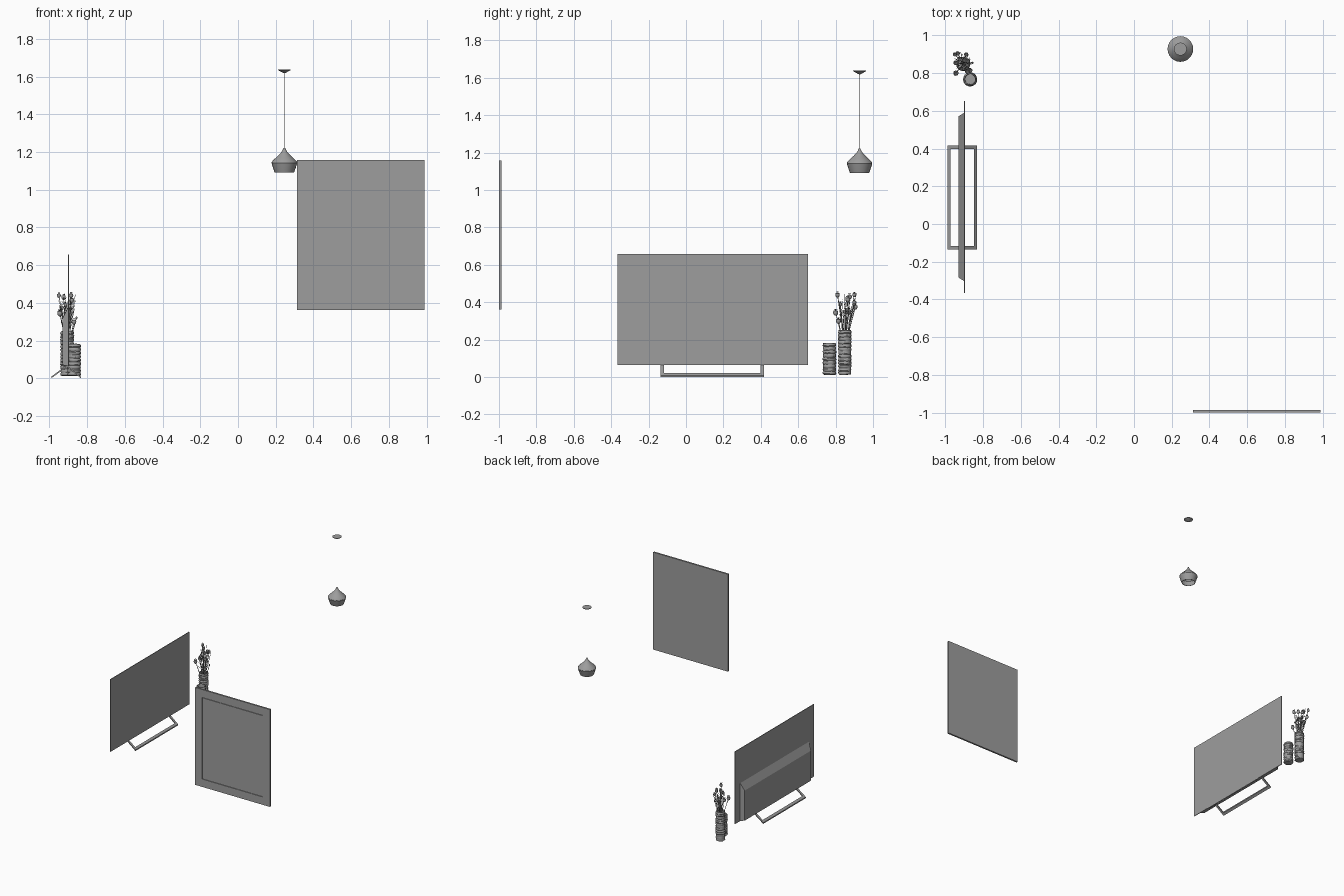
import bpy, bmesh, math, random
from mathutils import Vector

if "Cube" in bpy.data.objects:
    bpy.data.objects.remove(bpy.data.objects["Cube"])

random.seed(4)
GREY = bpy.data.materials.new("dark_grey")
GREY.diffuse_color = (0.34, 0.34, 0.34, 1)
GREY.use_nodes = True
GREY.node_tree.nodes["Principled BSDF"].inputs["Base Color"].default_value = GREY.diffuse_color


def finish(name, bm, smooth=None):
    bmesh.ops.recalc_face_normals(bm, faces=bm.faces)
    me = bpy.data.meshes.new(name)
    bm.to_mesh(me)
    bm.free()
    me.materials.append(GREY)
    ob = bpy.data.objects.new(name, me)
    bpy.context.collection.objects.link(ob)
    if smooth:
        bpy.ops.object.select_all(action='DESELECT')
        ob.select_set(True)
        bpy.context.view_layer.objects.active = ob
        bpy.ops.object.shade_smooth_by_angle(angle=math.radians(smooth))
    return ob


def add_box(bm, lo, hi):
    r = bmesh.ops.create_cube(bm, size=1)
    for v in r['verts']:
        v.co = Vector([(lo[i] + hi[i]) / 2 + v.co[i] * (hi[i] - lo[i]) for i in range(3)])
    return r['verts']


def lathe(name, profile, centre, sides, jitter=0.0, smooth=None, closed=False):
    """Revolve (radius, z) points; radius 0 collapses to a pole."""
    bm = bmesh.new()
    rings = []
    for r, z in profile:
        ring = []
        for i in range(sides if r > 0 else 1):
            a = 2 * math.pi * i / sides
            rr = r + random.uniform(-jitter, jitter) if r else 0
            zz = z + random.uniform(-jitter, jitter) * 0.8
            ring.append(bm.verts.new((centre[0] + rr * math.cos(a), centre[1] + rr * math.sin(a), zz)))
        rings.append(ring)
    pairs = list(zip(rings, rings[1:]))
    if closed:
        pairs.append((rings[-1], rings[0]))
    for a, b in pairs:
        for i in range(sides):
            q = [a[i % len(a)], a[(i + 1) % len(a)], b[(i + 1) % len(b)], b[i % len(b)]]
            bm.faces.new(list(dict.fromkeys(q)))
    return finish(name, bm, smooth)


def tubes(name, paths, radius):
    """Thin bevelled curve through each list of points."""
    cu = bpy.data.curves.new(name, 'CURVE')
    cu.dimensions = '3D'
    cu.bevel_depth = radius
    cu.bevel_resolution = 0
    cu.use_fill_caps = True
    cu.materials.append(GREY)
    for pts in paths:
        sp = cu.splines.new('POLY')
        sp.points.add(len(pts) - 1)
        for p, c in zip(sp.points, pts):
            p.co = (*c, 1)
    ob = bpy.data.objects.new(name, cu)
    bpy.context.collection.objects.link(ob)


# wall picture: slab with a fine groove around the picture panel
bm = bmesh.new()
add_box(bm, (0.312, -1.0, 0.361), (0.988, -0.986, 1.157))
bm.normal_update()
front = [f for f in bm.faces if f.normal.y < -0.9]
for width, depth in ((0.064, 0), (0.0005, -0.004), (0.002, 0), (0.0005, 0.004)):
    bmesh.ops.inset_region(bm, faces=front, thickness=width, depth=depth, use_even_offset=True)
finish("picture_frame", bm)

# television screen
bm = bmesh.new()
add_box(bm, (-0.902, -0.367, 0.065), (-0.897, 0.652, 0.657))
finish("tv_screen", bm)

# television back housing, tapered towards the rear
bm = bmesh.new()
for v in add_box(bm, (-0.931, -0.302, 0.066), (-0.902, 0.589, 0.375)):
    if v.co.x < -0.92:
        v.co.y += 0.018 if v.co.y < 0 else -0.018
        v.co.z += -0.06 if v.co.z > 0.2 else 0.004
finish("tv_back_housing", bm)

# television stand: two sloping flat U-frames meeting under the screen
bm = bmesh.new()
Y0, Y1, W = -0.135, 0.417, 0.018
for foot, apex in ((-0.99, -0.908), (-0.834, -0.908)):
    for u, y0, y1 in ((0.2, Y0, Y1), (1, Y0, Y0 + W), (1, Y1 - W, Y1)):
        for v in add_box(bm, (0, y0, 0), (u, y1, 0.009)):
            s = v.co.x
            v.co.x = foot + (apex - foot) * s
            v.co.z += 0.06 * s
finish("tv_stand", bm)


# ribbed stoneware vases
def vase(name, centre, r, z0, z1, ribs):
    prof = [(0, z0), (r * 0.85, z0)]
    step = (z1 - z0) / ribs
    for i in range(ribs):
        z = z0 + i * step
        prof += [(r * random.uniform(0.96, 1.03), z + step * 0.25),
                 (r * random.uniform(0.96, 1.03), z + step * 0.65),
                 (r * 0.91, z + step * 0.95)]
    prof += [(r * 0.8, z1), (r * 0.76, z1 - 0.02), (r * 0.76, z0 + 0.02), (0, z0 + 0.02)]
    lathe(name, prof, centre, 18, jitter=0.0016, smooth=35)


vase("tall_vase", (-0.906, 0.849), 0.036, 0.012, 0.25, 13)
vase("short_vase", (-0.869, 0.767), 0.036, 0.012, 0.182, 9)

# dried flowers: stems with seed heads (x, y, z, size)
heads = [(-0.945, 0.80, 0.345, 0.014), (-0.885, 0.81, 0.440, 0.012), (-0.882, 0.865, 0.415, 0.013),
         (-0.90, 0.87, 0.35, 0.014), (-0.87, 0.815, 0.30, 0.013), (-0.95, 0.90, 0.44, 0.011),
         (-0.857, 0.855, 0.32, 0.006), (-0.935, 0.905, 0.375, 0.012), (-0.925, 0.875, 0.43, 0.012),
         (-0.89, 0.90, 0.40, 0.011), (-0.945, 0.855, 0.35, 0.013), (-0.915, 0.825, 0.39, 0.010)]
base = Vector((-0.906, 0.849, 0.06))
paths = []
bm = bmesh.new()
for x, y, z, s in heads:
    tip = Vector((x, y, z))
    mid = base.lerp(tip, 0.6)
    mid.xy = base.xy.lerp(tip.xy, 0.42)
    paths.append([base + Vector((random.uniform(-.012, .012), random.uniform(-.012, .012), 0)), mid, tip])
    r = bmesh.ops.create_uvsphere(bm, u_segments=10, v_segments=6, radius=s)
    for v in r['verts']:
        v.co.z *= 1.25
        if v.co.z > s * 0.9:
            v.co.z = s * 0.75
        v.co += tip
    # small crown on each seed head
    for k in range(6):
        a = k * math.pi / 3
        d = Vector((math.cos(a), math.sin(a), 0.9)) * s * 0.8
        c = tip + Vector((0, 0, s * 0.7))
        w = Vector((-math.sin(a), math.cos(a), 0)) * s * 0.3
        bm.faces.new([bm.verts.new(p) for p in (c, c + d * 0.8 - w, c + d, c + d * 0.8 + w)])
finish("seed_heads", bm, 40)
tubes("flower_stems", paths, 0.0022)

# fine twigs with short side shoots
twigs = []
for i in range(14):
    a = i * 2.4
    r = random.uniform(0.02, 0.058)
    tip = Vector((base.x + r * 0.9 * math.cos(a), base.y + 0.008 + r * math.sin(a), random.uniform(0.34, 0.46)))
    mid = base.lerp(tip, 0.65)
    mid.xy = base.xy.lerp(tip.xy, 0.45)
    twigs.append([base, mid, tip])
    for k in (0.35, 0.7):
        p = mid.lerp(tip, k)
        twigs.append([p, p + Vector((random.uniform(-.018, .018), random.uniform(-.018, .018), 0.022))])
tubes("fine_twigs", twigs, 0.0012)

# pendant lamp: ceiling canopy, cord, open shade
LAMP = (0.246, 0.928)
lathe("lamp_canopy", [(0, 1.638), (0.034, 1.638), (0.033, 1.634), (0.006, 1.619), (0, 1.618)], LAMP, 24, smooth=30)
tubes("lamp_cord", [[(*LAMP, 1.22), (*LAMP, 1.62)]], 0.0012)
outer = [(0.051, 1.09), (0.060, 1.115), (0.068, 1.141), (0.0672, 1.143), (0.068, 1.145), (0.062, 1.154),
         (0.047, 1.168), (0.031, 1.183), (0.018, 1.197), (0.010, 1.209), (0.004, 1.222)]
inner = [(max(r - 0.003, 0.001), z - (0.003 if z > 1.1 else 0)) for r, z in reversed(outer)]
lathe("lamp_shade", outer + inner, LAMP, 24, smooth=20, closed=True)
